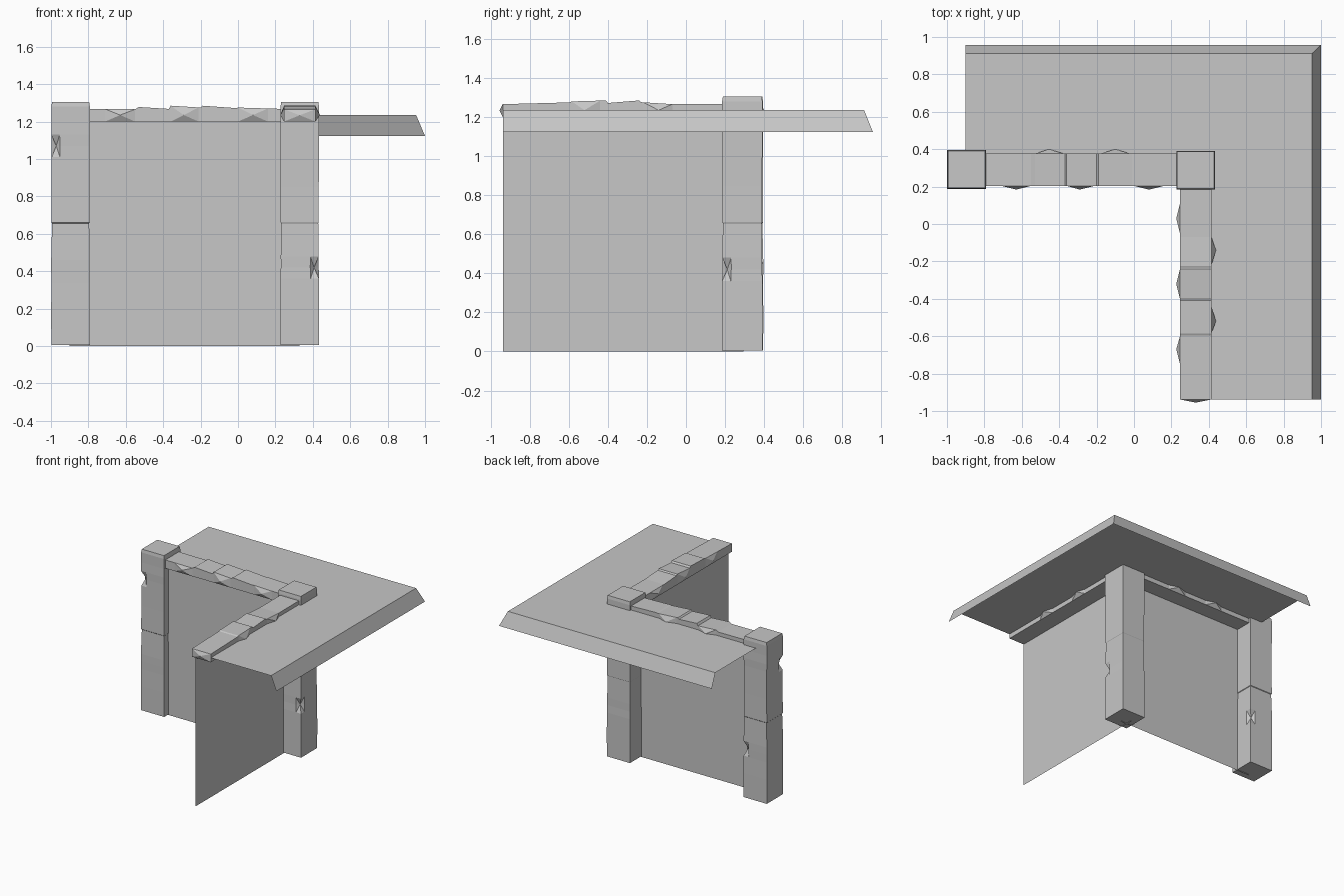
import bpy
import bmesh
import random
from mathutils import Vector

random.seed(4)
cube = bpy.data.objects.get("Cube")
if cube:
    bpy.data.objects.remove(cube)

stone = bpy.data.materials.new("plain grey")
stone.use_nodes = True
GREY = (0.57, 0.57, 0.57, 1)
stone.diffuse_color = GREY
stone.node_tree.nodes["Principled BSDF"].inputs["Base Color"].default_value = GREY


def finish(name, bm):
    mesh = bpy.data.meshes.new(name)
    bm.to_mesh(mesh)
    bm.free()
    mesh.materials.append(stone)
    obj = bpy.data.objects.new(name, mesh)
    bpy.context.collection.objects.link(obj)


def sheet(name, polygons):
    bm = bmesh.new()
    for points in polygons:
        bm.faces.new([bm.verts.new(p) for p in points])
    bmesh.ops.remove_doubles(bm, verts=bm.verts, dist=0.0001)
    finish(name, bm)


def loft(name, rings, place, end_bulge=0):
    """Skin (position, points, chipped places) rings into a closed block."""
    bm = bmesh.new()
    loops = [[bm.verts.new(place(t, p)) for p in pts] for t, pts, chips in rings]
    count = len(loops[0])
    for a, b in zip(loops, loops[1:]):
        for i in range(count):
            j = (i + 1) % count
            bm.faces.new((a[i], a[j], b[j], b[i]))
    # Facets fan out from every chipped point
    for loop, (t, pts, chips) in zip(loops, rings):
        for i in chips:
            for face in list(loop[i].link_faces):
                if len(face.verts) == 4:
                    corners = list(face.verts)
                    across = corners[(corners.index(loop[i]) + 2) % 4]
                    bmesh.utils.face_split(face, loop[i], across)
    # End caps
    bm.faces.new(loops[-1])
    t, pts, chips = rings[0]
    tip = bm.verts.new(place(t - end_bulge, sum(pts, Vector((0, 0))) / count))
    for i in range(count):
        bm.faces.new((loops[0][i], loops[0][(i + 1) % count], tip))
    bmesh.ops.recalc_face_normals(bm, faces=bm.faces)
    finish(name, bm)


def height_at(tops, t):
    for (t0, h0), (t1, h1) in zip(tops, tops[1:]):
        if t0 <= t <= t1:
            return h0 + (h1 - h0) * (t - t0) / (t1 - t0)


def beam(name, near, far, tops, near_bumps, far_bumps, place, end_bulge=0):
    stops = {t for t, h in tops}
    for b in near_bumps + far_bumps:
        stops |= {b - 0.08, b, b + 0.08}
    low, mid = 1.2, 1.235
    rings = []
    for t in sorted(stops):
        top = height_at(tops, t)
        pts = [Vector(p) for p in ((near, low), (far, low), (far, mid),
                                   (far, top), (near, top), (near, mid))]
        chips = []
        if t in near_bumps:
            pts[5].x -= 0.02
            chips.append(5)
        if t in far_bumps:
            pts[2].x += 0.024
            chips.append(2)
        rings.append((t, pts, chips))
    loft(name, rings, place, end_bulge)


def post(name, x, y, chipped):
    """Two stacked blocks with slightly uneven sides and chipped corners."""
    half, inset = 0.104, 0.045
    signs = [(-1, -1), (1, -1), (1, 1), (-1, 1)]
    stops = {0.006, 0.2, 0.656, 0.66, 0.85, 1.2, 1.28, 1.305}
    for z, corner in chipped:
        stops |= {z - 0.06, z, z + 0.06}
    rings = []
    for z in sorted(stops):
        w = half - (0.005 if z in (0.656, 1.305) else random.uniform(0, 0.003))
        pts, chips = [], []
        for i, (sx, sy) in enumerate(signs):
            corner = Vector((sx * w, sy * w))
            side_a, side_b = Vector((sx * inset, 0)), Vector((0, sy * inset))
            if sx * sy > 0:
                side_a, side_b = side_b, side_a
            if (z, i) in chipped:
                chips.append(len(pts) + 1)
                pts += [corner - side_b, corner * 0.76, corner - side_a]
            else:
                pts += [corner - side_b, corner, corner - side_a]
        rings.append((z, order(pts), chips))
    loft(name, rings, lambda t, p: (x + p.x, y + p.y, t))


def order(pts):
    """Swap each corner's neighbours so the ring runs one way round."""
    out = []
    for i in range(0, len(pts), 3):
        a, c, b = pts[i:i + 3]
        mid = c * 0.9
        out += [a, c, b] if mid.cross(b - a) > 0 else [b, c, a]
    return out


# Thin walls, set inside the line of the beams
WX, WY, TOP, END, L = 0.277, 0.245, 1.22, -0.938, -0.9
sheet("back_wall", [[(L, WY, 0), (0.33, WY, 0), (0.33, WY, TOP), (L, WY, TOP)]])
sheet("side_wall", [[(WX, END, 0), (WX, 0.295, 0), (WX, 0.295, TOP), (WX, END, TOP)]])

# Flat roof with sloping outer lip
X, Y, BACK, ROOF, DROP = 0.952, 0.912, 0.957, 1.236, 1.123
sheet("roof", [
    [(L, WY, ROOF), (WX, WY, ROOF), (X, Y, ROOF), (L, Y, ROOF)],
    [(WX, END, ROOF), (X, END, ROOF), (X, Y, ROOF), (WX, WY, ROOF)],
    [(X, END, ROOF), (1, END, DROP), (1, BACK, DROP), (X, Y, ROOF)],
    [(X, Y, ROOF), (1, BACK, DROP), (L, BACK, DROP), (L, Y, ROOF)],
])

# Chipped wall beams
beam("back_beam", 0.204, 0.376,
     [(L, 1.268), (-0.55, 1.266), (-0.53, 1.278), (-0.37, 1.268), (-0.36, 1.285),
      (-0.2, 1.275), (-0.19, 1.285), (-0.01, 1.272), (0, 1.275), (0.33, 1.265)],
     [-0.63, -0.29, 0.08], [-0.455, -0.1], lambda t, p: (t, p.x, p.y))
beam("side_beam", 0.246, 0.414,
     [(END, 1.266), (-0.595, 1.275), (-0.585, 1.28), (-0.41, 1.285), (-0.4, 1.272),
      (-0.24, 1.285), (-0.23, 1.276), (-0.07, 1.266), (0.3, 1.268)],
     [-0.67, -0.32, 0.03], [-0.52, -0.14], lambda t, p: (p.x, t, p.y), 0.017)

# Stone posts
post("end_post", -0.895, 0.292, [(1.07, 0), (0.4, 2)])
post("corner_post", 0.33, 0.288, [(0.42, 1)])
